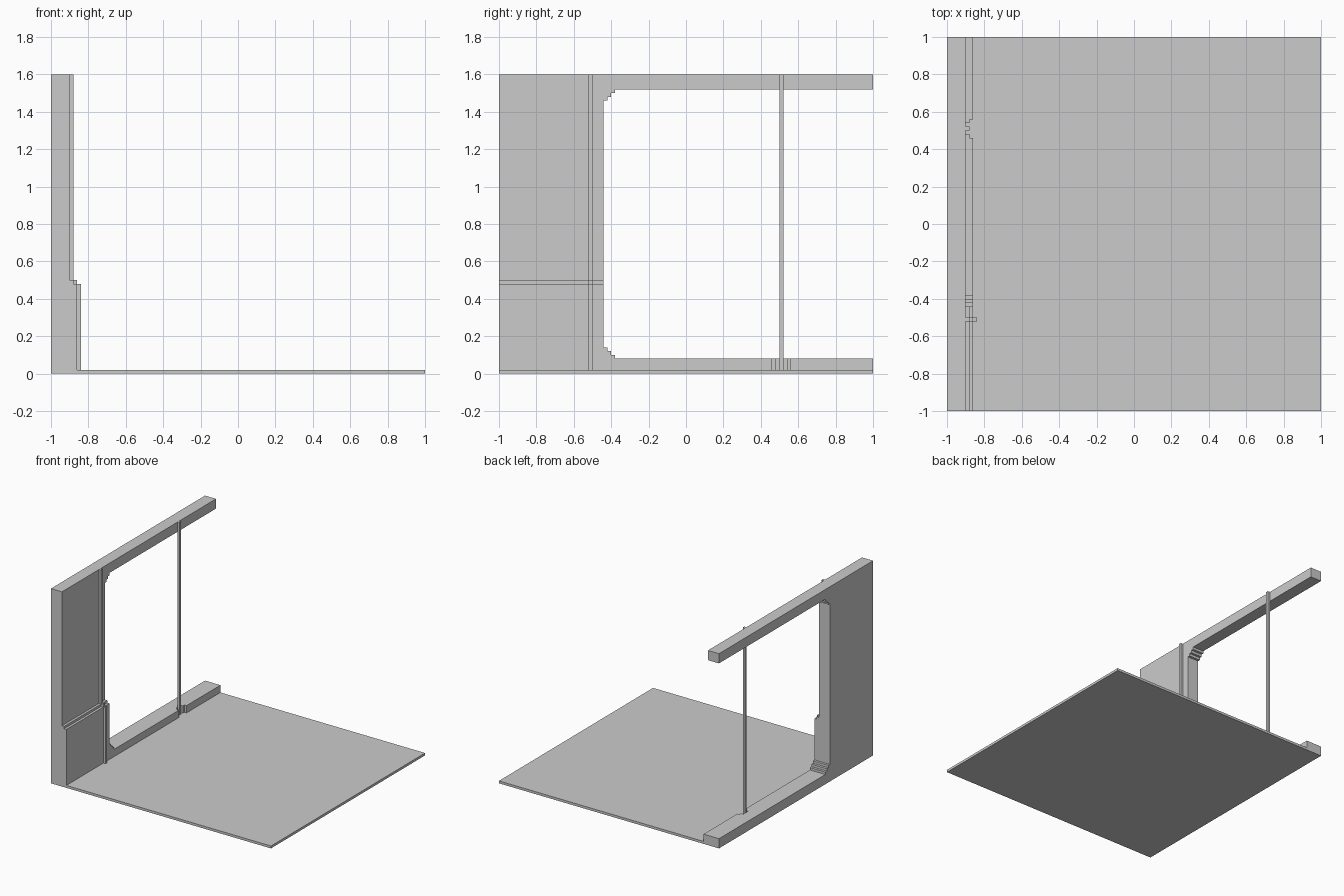
import bpy, bmesh
from mathutils import Vector

if "Cube" in bpy.data.objects:
    bpy.data.objects.remove(bpy.data.objects["Cube"])


def prism(name, profile, axis, lo, hi):
    """Extrude a 2D profile: axis 'X' takes (y, z) points, axis 'Y' takes (x, z) points."""
    bm = bmesh.new()
    if axis == 'X':
        pts, move = [(lo, a, b) for a, b in profile], Vector((hi - lo, 0, 0))
    else:
        pts, move = [(a, lo, b) for a, b in profile], Vector((0, hi - lo, 0))
    face = bm.faces.new([bm.verts.new(p) for p in pts])
    out = bmesh.ops.extrude_face_region(bm, geom=[face])
    verts = [v for v in out['geom'] if isinstance(v, bmesh.types.BMVert)]
    bmesh.ops.translate(bm, vec=move, verts=verts)
    bmesh.ops.recalc_face_normals(bm, faces=bm.faces[:])
    mesh = bpy.data.meshes.new(name)
    bm.to_mesh(mesh)
    bm.free()
    obj = bpy.data.objects.new(name, mesh)
    bpy.context.collection.objects.link(obj)
    return obj


def box(name, x, y, z):
    rect = [(y[0], z[0]), (y[1], z[0]), (y[1], z[1]), (y[0], z[1])]
    return prism(name, rect, 'X', *x)


def combine(target, other, operation):
    """Apply a boolean and discard the helper."""
    mod = target.modifiers.new(operation, 'BOOLEAN')
    mod.operation, mod.object, mod.solver = operation, other, 'EXACT'
    bpy.context.view_layer.objects.active = target
    bpy.ops.object.modifier_apply(modifier=mod.name)
    bpy.data.objects.remove(other)


S = 0.02      # step size of all details
TOP = 1.6     # wall height

# Stepped inner corner of the opening, from sill up to the jamb
steps = [(-0.38, 0.08)]
for i in range(3):
    y, z = -0.38 - i * S, 0.08 + (i + 1) * S
    steps += [(y, z), (y - S, z)]

# Wall with the large opening: full-height C shape
upper_steps = [(y, TOP - z) for y, z in reversed(steps)]
wall = prism("wall", [(-1, 0), (1, 0), (1, 0.08)] + steps + upper_steps
             + [(1, TOP - 0.08), (1, TOP), (-1, TOP)], 'X', -1, -0.90)

# Thicker lower wall and sill, with a small ledge along its top
lower = prism("lower_wall", [(-1, 0), (1, 0), (1, 0.08)] + steps
              + [(-0.44, 0.48), (-1, 0.48)], 'X', -1, -0.86)
combine(wall, lower, 'UNION')
combine(wall, box("ledge", (-1, -0.88), (-1, -0.44), (0.3, 0.5)), 'UNION')

# Stepped recess in the sill around the pole
combine(wall, box("recess_wide", (-0.88, -0.8), (0.46, 0.56), (S, 0.2)), 'DIFFERENCE')
combine(wall, box("recess_deep", (-0.90, -0.8), (0.48, 0.54), (S, 0.2)), 'DIFFERENCE')

# Merge coplanar faces left by the booleans
bm = bmesh.new()
bm.from_mesh(wall.data)
bmesh.ops.remove_doubles(bm, verts=bm.verts[:], dist=1e-5)
bmesh.ops.dissolve_limit(bm, angle_limit=0.01, verts=bm.verts[:], edges=bm.edges[:])
bm.to_mesh(wall.data)
bm.free()

# Rib beside the opening, following the wall's stepped front
prism("wall_rib", [(-0.90, S), (-0.84, S), (-0.84, 0.48), (-0.86, 0.48), (-0.86, 0.50),
                   (-0.88, 0.50), (-0.88, TOP), (-0.90, TOP)], 'Y', -0.52, -0.50)

# Thin pole standing in the recess
box("pole", (-0.90, -0.88), (0.50, 0.52), (S, TOP))

# Floor slab
box("floor", (-0.86, 1), (-1, 1), (0, S))
